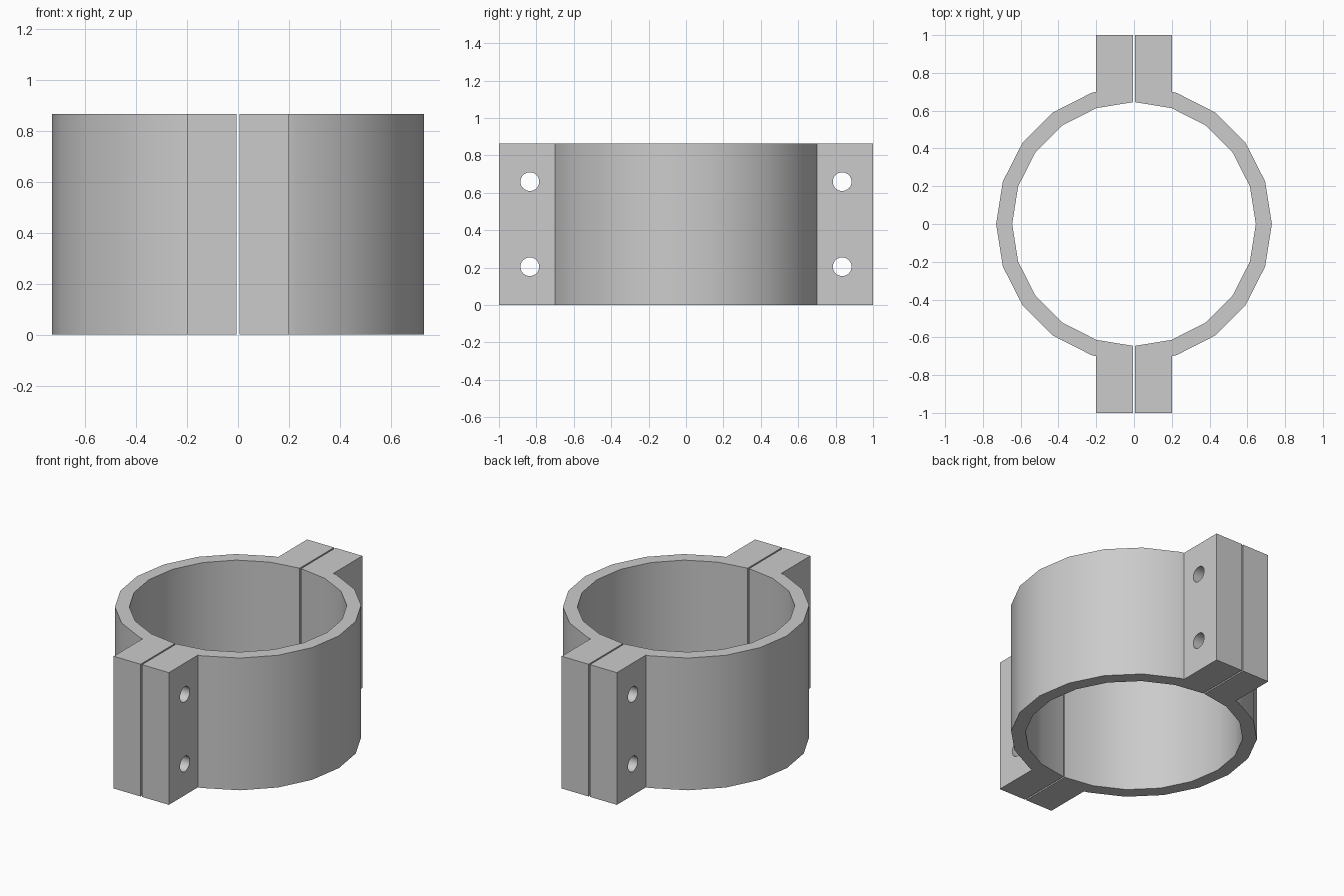
import bpy
import bmesh
from math import cos, sin, radians
from mathutils import Matrix

HEIGHT = 0.865
OUTER, INNER = 0.73, 0.645
GAP, TAB = 0.005, 0.2          # half gap and tab side, along x
SHOULDER = 0.70                # where the tab meets the ring
HOLE_Y, HOLE_R = 0.835, 0.05

cube = bpy.data.objects.get("Cube")
if cube:
    bpy.data.objects.remove(cube, do_unlink=True)

# Single plain metal colour
metal = bpy.data.materials.new("grey_metal")
metal.use_nodes = True
colour = (0.6, 0.6, 0.6, 1)
metal.diffuse_color = colour
metal.node_tree.nodes["Principled BSDF"].inputs["Base Color"].default_value = colour


def add_object(name, bm):
    bmesh.ops.recalc_face_normals(bm, faces=bm.faces)
    mesh = bpy.data.meshes.new(name)
    bm.to_mesh(mesh)
    bm.free()
    mesh.materials.append(metal)
    obj = bpy.data.objects.new(name, mesh)
    bpy.context.collection.objects.link(obj)
    return obj


def arc(radius):
    """Faceted half circle from front to back."""
    return [(radius * cos(radians(a)), radius * sin(radians(a)))
            for a in range(-72, 73, 18)]


def half_profile():
    """Outline of one half: outer arc, back tab, inner arc, front tab."""
    tab = [(TAB, SHOULDER), (TAB, 1), (GAP, 1), (GAP, INNER)]
    front_tab = [(x, -y) for x, y in reversed(tab)]
    return arc(OUTER) + tab + arc(INNER)[::-1] + front_tab


# Bolt hole cutter shared by both halves
bm = bmesh.new()
for y in (-HOLE_Y, HOLE_Y):
    for z in (0.205, 0.66):
        bmesh.ops.create_cone(
            bm, cap_ends=True, segments=32, radius1=HOLE_R, radius2=HOLE_R, depth=1,
            matrix=Matrix.Translation((0, y, z)) @ Matrix.Rotation(radians(90), 4, 'Y'))
cutter = add_object("bolt_hole_cutter", bm)
cutter.hide_render = True

# Two mirrored clamp halves
for name, side in (("left_clamp_half", 1), ("right_clamp_half", -1)):
    bm = bmesh.new()
    base = bm.faces.new([bm.verts.new((side * x, y, 0)) for x, y in half_profile()])
    top = bmesh.ops.extrude_face_region(bm, geom=[base], use_keep_orig=True)["geom"]
    bmesh.ops.translate(bm, vec=(0, 0, HEIGHT),
                        verts=[v for v in top if isinstance(v, bmesh.types.BMVert)])
    half = add_object(name, bm)

    holes = half.modifiers.new("bolt_holes", 'BOOLEAN')
    holes.operation = 'DIFFERENCE'
    holes.solver = 'EXACT'
    holes.object = cutter

    bpy.ops.object.select_all(action='DESELECT')
    half.select_set(True)
    bpy.context.view_layer.objects.active = half
    bpy.ops.object.modifier_apply(modifier=holes.name)
    bpy.ops.object.shade_smooth_by_angle(angle=radians(30))

bpy.data.objects.remove(cutter, do_unlink=True)
